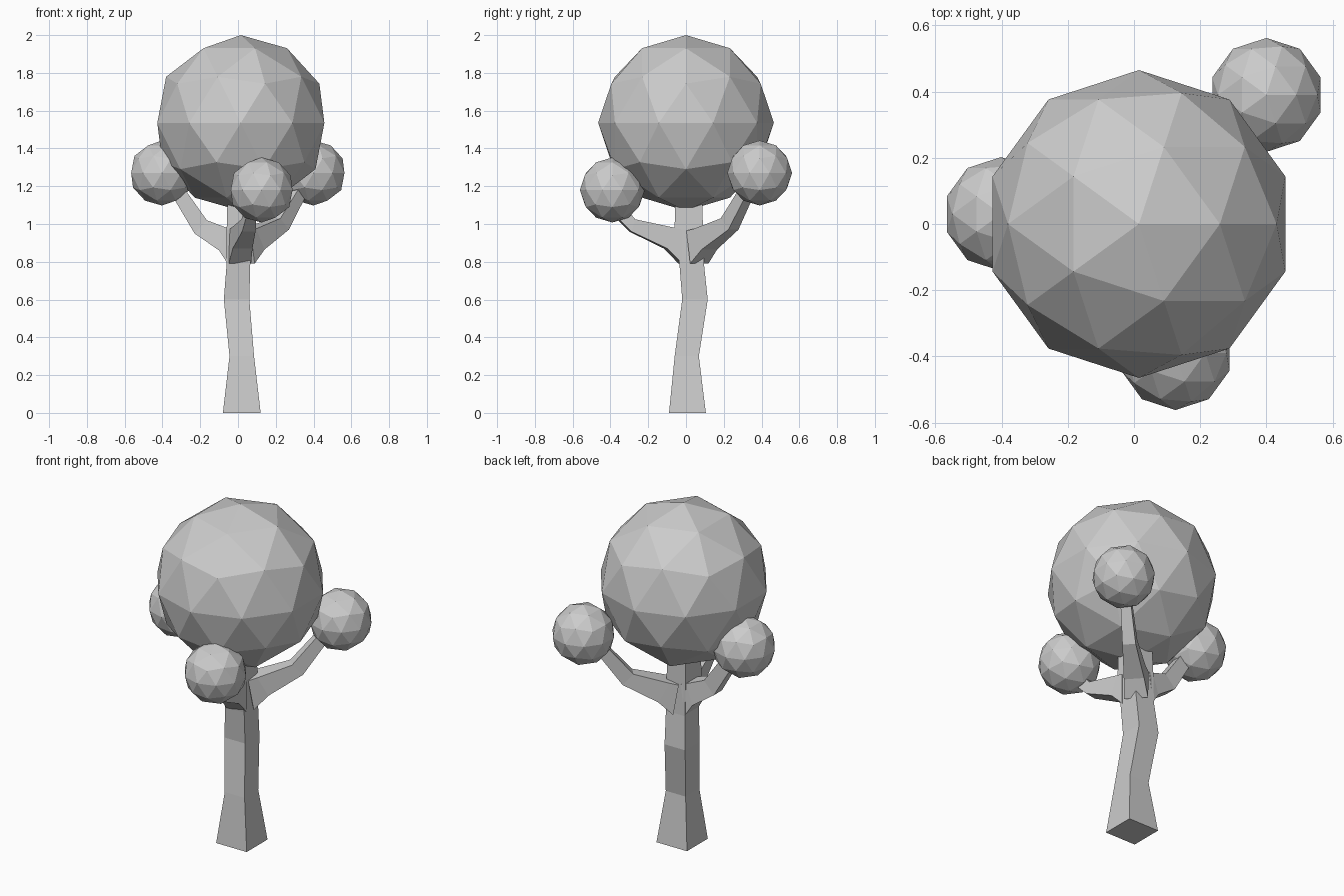
import bpy, bmesh, math
from mathutils import Vector

if "Cube" in bpy.data.objects:
    bpy.data.objects.remove(bpy.data.objects["Cube"])


def loft(name, rings):
    """Skin a list of four-point rings and cap both ends."""
    bm = bmesh.new()
    loops = [[bm.verts.new(p) for p in ring] for ring in rings]
    for a, b in zip(loops, loops[1:]):
        for i in range(4):
            j = (i + 1) % 4
            bm.faces.new((a[i], a[j], b[j], b[i]))
    bm.faces.new(loops[0][::-1])
    bm.faces.new(loops[-1])
    bmesh.ops.recalc_face_normals(bm, faces=bm.faces)
    mesh = bpy.data.meshes.new(name)
    bm.to_mesh(mesh)
    bm.free()
    obj = bpy.data.objects.new(name, mesh)
    bpy.context.collection.objects.link(obj)
    return obj


def rect(x0, x1, y0, y1, z):
    return [(x0, y0, z), (x1, y0, z), (x1, y1, z), (x0, y1, z)]


def branch(name, angle, sections):
    """Sections: (bottom distance, bottom z, top distance, top z, half width)."""
    a = math.radians(angle)
    out = Vector((math.cos(a), math.sin(a), 0))
    side = Vector((-out.y, out.x, 0))
    origin = Vector((0, 0.03, 0))
    rings = []
    for d0, z0, d1, z1, w in sections:
        low = origin + out * d0 + Vector((0, 0, z0))
        high = origin + out * d1 + Vector((0, 0, z1))
        rings.append([low - side * w, low + side * w, high + side * w, high - side * w])
    return loft(name, rings)


def foliage(name, radius, centre):
    bpy.ops.mesh.primitive_ico_sphere_add(subdivisions=2, radius=radius, location=centre)
    bpy.context.object.name = name


# Crooked square trunk
loft("trunk", [
    rect(-0.08, 0.12, -0.09, 0.105, 0),
    rect(-0.045, 0.085, -0.06, 0.068, 0.3),
    rect(-0.075, 0.06, -0.02, 0.115, 0.6),
    rect(-0.06, 0.065, -0.035, 0.095, 0.79),
    rect(-0.06, 0.065, -0.06, 0.09, 0.97),
    rect(-0.055, 0.06, -0.058, 0.085, 1.16),
])

# Branches leaving the fork
branch("left_branch", 180, [
    (0.055, 0.79, 0.03, 0.97, 0.063), (0.10, 0.86, 0.06, 0.98, 0.055),
    (0.23, 0.95, 0.165, 1.02, 0.038), (0.36, 1.17, 0.30, 1.21, 0.03)])
branch("back_right_branch", 42, [
    (0.06, 0.79, 0.03, 0.965, 0.065), (0.14, 0.865, 0.08, 0.975, 0.055),
    (0.33, 0.97, 0.27, 1.03, 0.036), (0.46, 1.15, 0.41, 1.19, 0.028)])
branch("front_branch", -80, [
    (0.06, 0.79, 0.06, 0.97, 0.06), (0.14, 0.87, 0.10, 0.98, 0.053),
    (0.33, 0.96, 0.31, 1.025, 0.036), (0.40, 1.03, 0.35, 1.075, 0.028)])

# Foliage balls
foliage("crown", 0.465, (0.015, 0, 1.535))
foliage("left_foliage", 0.172, (-0.402, 0.03, 1.27))
foliage("back_right_foliage", 0.172, (0.40, 0.39, 1.27))
foliage("front_foliage", 0.172, (0.125, -0.39, 1.18))
